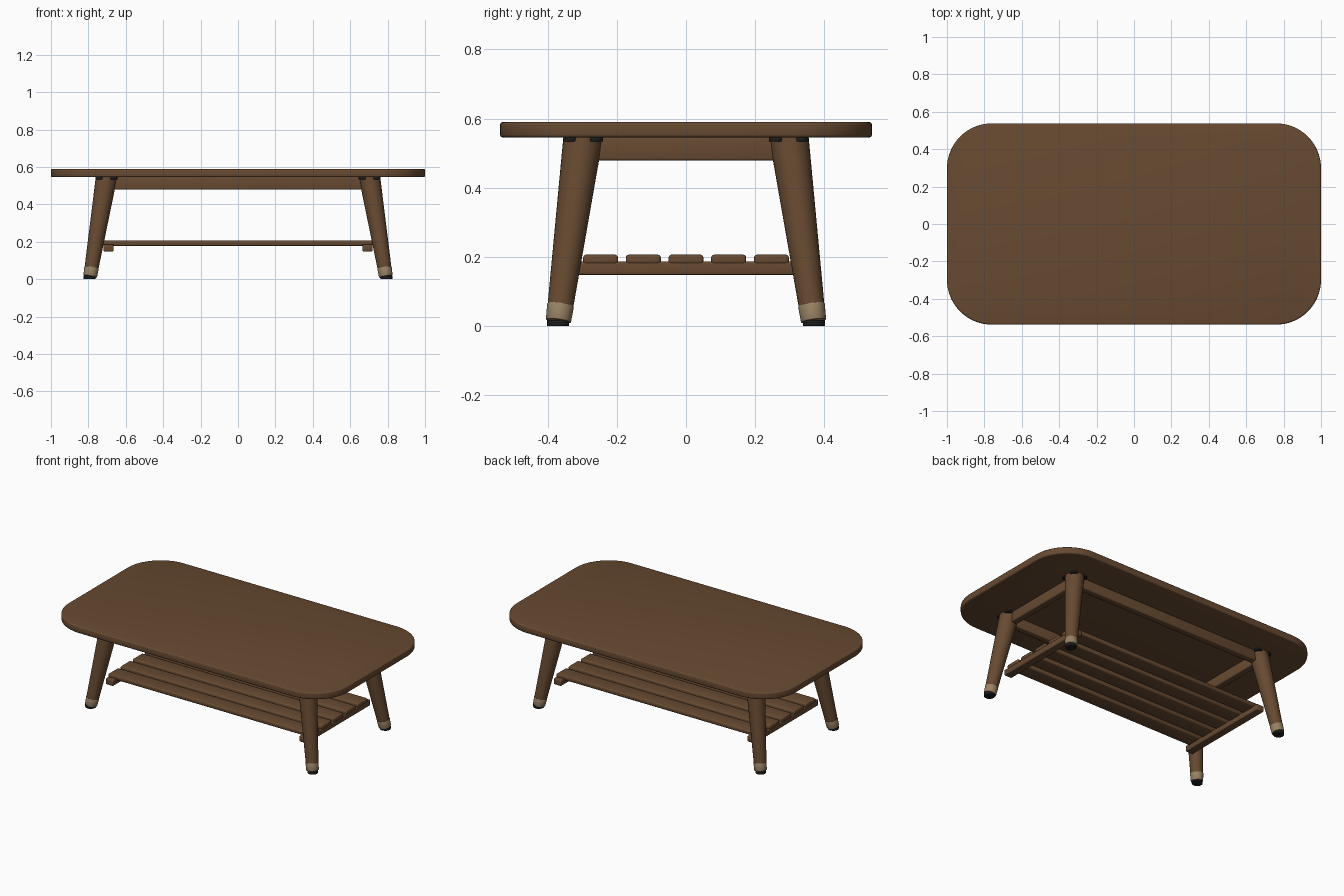
import bpy, bmesh, math
from mathutils import Vector, Matrix

if "Cube" in bpy.data.objects:
    bpy.data.objects.remove(bpy.data.objects["Cube"])


def material(name, rgb):
    m = bpy.data.materials.new(name)
    m.diffuse_color = (*rgb, 1)
    m.use_nodes = True
    m.node_tree.nodes["Principled BSDF"].inputs["Base Color"].default_value = m.diffuse_color
    return m


WOOD = material("walnut wood", (0.135, 0.068, 0.031))
BRASS = material("brushed brass", (0.31, 0.22, 0.125))
BLACK = material("black rubber", (0.012, 0.012, 0.012))


def finish(name, bm, mat, mirror=(False, False)):
    """Turn a bmesh into a smooth object, optionally mirrored over x and y."""
    bmesh.ops.recalc_face_normals(bm, faces=bm.faces)
    me = bpy.data.meshes.new(name)
    bm.to_mesh(me)
    bm.free()
    me.materials.append(mat)
    ob = bpy.data.objects.new(name, me)
    bpy.context.collection.objects.link(ob)
    bpy.ops.object.select_all(action='DESELECT')
    ob.select_set(True)
    bpy.context.view_layer.objects.active = ob
    bpy.ops.object.shade_smooth_by_angle(angle=math.radians(35))
    if any(mirror):
        mod = ob.modifiers.new("Mirror", 'MIRROR')
        mod.use_axis = (*mirror, False)
        mod.use_mirror_merge = False
    return ob


def box(name, center, size, bevel, mirror=(False, False)):
    bm = bmesh.new()
    bmesh.ops.create_cube(bm, size=1, matrix=Matrix.Translation(center)
                          @ Matrix.Diagonal((*size, 1)))
    bmesh.ops.bevel(bm, geom=bm.edges[:], offset=bevel, segments=3,
                    profile=0.5, affect='EDGES')
    return finish(name, bm, WOOD, mirror)


def rod(name, p0, p1, r0, r1, mat, bevel=0.0):
    """Tapered round rod between two points, repeated at all four corners."""
    p0, p1 = Vector(p0), Vector(p1)
    d = p1 - p0
    rot = Vector((0, 0, 1)).rotation_difference(d).to_matrix().to_4x4()
    bm = bmesh.new()
    bmesh.ops.create_cone(bm, cap_ends=True, segments=32, radius1=r0, radius2=r1,
                          depth=d.length,
                          matrix=Matrix.Translation((p0 + p1) / 2) @ rot)
    if bevel:
        rims = [e for e in bm.edges if any(len(f.verts) > 4 for f in e.link_faces)]
        bmesh.ops.bevel(bm, geom=rims, offset=bevel, segments=2, profile=0.5,
                        affect='EDGES')
    return finish(name, bm, mat, (True, True))


# Tabletop: rounded rectangle slab with softened rims
HX, HY, R, Z0, Z1 = 1.0, 0.538, 0.24, 0.545, 0.59
bm = bmesh.new()
ring = []
for k, (sx, sy) in enumerate([(1, 1), (-1, 1), (-1, -1), (1, -1)]):
    for i in range(17):
        a = math.pi / 2 * (k + i / 16)
        ring.append(bm.verts.new((sx * (HX - R) + R * math.cos(a),
                                  sy * (HY - R) + R * math.sin(a), Z0)))
base = bm.faces.new(ring)
ext = bmesh.ops.extrude_face_region(bm, geom=[base], use_keep_orig=True)
bmesh.ops.translate(bm, vec=(0, 0, Z1 - Z0),
                    verts=[v for v in ext["geom"] if isinstance(v, bmesh.types.BMVert)])
rims = [e for e in bm.edges if any(len(f.verts) > 4 for f in e.link_faces)]
bmesh.ops.bevel(bm, geom=rims, offset=0.009, segments=3, profile=0.5, affect='EDGES')
finish("tabletop", bm, WOOD)

# Splayed legs with brass ferrules and black pads
FOOT, HEAD = Vector((0.793, 0.371, 0.0)), Vector((0.703, 0.2975, 0.547))


def along(z):
    return FOOT.lerp(HEAD, z / HEAD.z)


rod("legs", along(0.05), HEAD, 0.037, 0.057, WOOD)
rod("leg_ferrules", along(0.014), along(0.062), 0.0365, 0.039, BRASS, 0.003)
rod("foot_pads", (0.793, 0.37, 0), (0.793, 0.37, 0.018), 0.032, 0.032, BLACK, 0.002)

# Mounting bolts around each leg top
for i, (sx, sy) in enumerate([(1, 1), (-1, 1), (-1, -1), (1, -1)]):
    x, y = HEAD.x + sx * 0.034, HEAD.y + sy * 0.034
    rod(f"mounting_bolts_{i + 1}", (x, y, 0.533), (x, y, 0.547), 0.024, 0.024, BLACK, 0.004)

# Aprons under the top
box("long_aprons", (0, 0.2975, 0.5125), (1.36, 0.045, 0.068), 0.007, (False, True))
box("short_aprons", (0.70, 0, 0.5125), (0.045, 0.55, 0.068), 0.007, (True, False))

# Lower shelf: cross bars and slats
box("shelf_cross_bars", (0.692, 0, 0.167), (0.054, 0.65, 0.038), 0.006, (True, False))
for i in range(5):
    box(f"shelf_slat_{i + 1}", (0, (i - 2) * 0.1235, 0.192), (1.44, 0.101, 0.029), 0.009)
